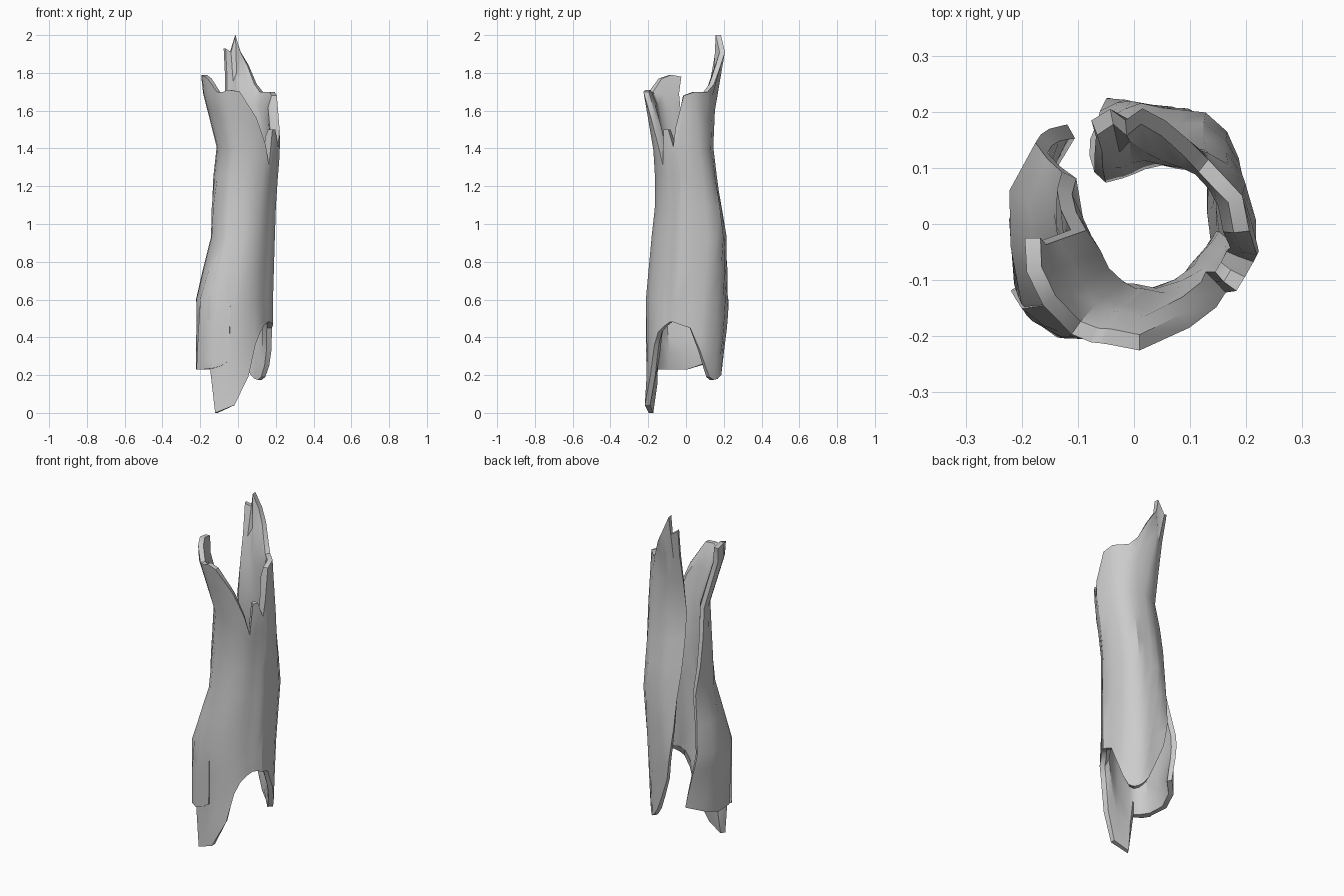
import bpy, bmesh, math

if "Cube" in bpy.data.objects:
    bpy.data.objects.remove(bpy.data.objects["Cube"])

# Trunk spine: z, centre x, centre y, radius x, radius y
SPINE = [(0, -.02, -.01, .20, .21), (.25, -.02, 0, .205, .205), (.6, -.02, .005, .205, .217),
         (.93, .025, .015, .17, .197), (1.15, .03, .01, .172, .168), (1.4, .055, -.015, .168, .158),
         (1.7, .01, -.035, .20, .19), (1.9, 0, 0, .21, .212), (2, 0, 0, .20, .182)]
# Angles of the two lips of the long split: z, left lip, back lip
SPLIT = [(0, 112, 80), (.2, 114, 80), (.4, 126, 90), (.65, 143, 100), (.9, 155, 122),
         (1.4, 178, 138), (1.7, 181, 112), (2, 182, 112)]
# Corner bulges: z, front left, back right, front right
BULGE = [(0, 0, 0, 0), (.25, .026, .01, 0), (.65, .03, .02, -.018), (1, .008, .028, -.015),
         (1.4, .004, .005, 0), (1.75, .012, 0, 0), (2, 0, 0, 0)]
# Broken ends round the trunk: angle, bottom z, top z
ENDS = [(120, .29, 1.78), (150, .26, 1.79), (180, .23, 1.77), (210, .23, 1.70), (228, .23, 1.70),
        (236, .23, 1.71), (242, 0, 1.71), (270, .04, 1.70), (292, .19, 1.56), (304, .36, 1.42),
        (314, .43, 1.31), (324, .46, 1.5), (334, .48, 1.5), (341, .48, 1.41), (349, .47, 1.51),
        (367, .45, 1.68), (388, .33, 1.70), (402, .25, 1.70), (416, .19, 1.70), (428, .175, 1.74),
        (440, .18, 1.84), (452, .20, 1.91), (461, .24, 2.0), (469, .32, 1.91), (480, .45, 1.93)]
# Loose plate of bark overlapping the front leg
FLAP = [(212, .23, .8), (224, .23, .85), (240, .235, .85), (252, .25, .8), (263, .28, .7)]
FACETS = 10


def sample(table, z):
    for a, b in zip(table, table[1:]):
        if z <= b[0]:
            t = (z - a[0]) / (b[0] - a[0])
            return [p + (q - p) * t for p, q in zip(a[1:], b[1:])]
    return table[-1][1:]


def point(angle, z, depth):
    """Point on the faceted trunk, sunk inwards by depth."""
    left, back = sample(SPLIT, z)
    if angle < 270:
        angle = 270 - (270 - angle) * (270 - left) / 150
    elif angle > 360:
        angle = 360 + (angle - 360) * back / 120
    cx, cy, rx, ry = sample(SPINE, z)
    step = 360 / FACETS
    off = (angle + 12) % step - step / 2
    k = 1.03 * math.cos(math.radians(step / 2)) / math.cos(math.radians(off))
    for where, amount in zip((223, 405, 315), sample(BULGE, z)):
        depth -= amount * math.exp(-((angle - where) / 20) ** 2)
    a = math.radians(angle)
    return (cx + (rx * k - depth) * math.cos(a), cy + (ry * k - depth) * math.sin(a), z)


def trunk_heights(lo, hi):
    low = [lo + (.6 - lo) * i / 4 for i in range(4)]
    high = [1.25, 1.29] if hi < 1.29 else [1.25]
    base = min(1.6, 1.25 + (hi - 1.25) * .7)
    high += [1.25 + (base - 1.25) * .45, base, base + (hi - base) * .5, hi]
    return low + [.6, .76, .93, 1.09] + high


def flap_heights(lo, hi):
    return [lo + (hi - lo) * t for t in (0, .08, .35, .65, 1)]


def shell(name, ends, heights, out, rim_in, mid_in):
    """Outer and inner walls joined round their broken rim."""
    bm = bmesh.new()
    outer, inner = [], []
    for i, (angle, lo, hi) in enumerate(ends):
        zs = heights(lo, hi)
        outer.append([bm.verts.new(point(angle, z, out * (z - hi) / (hi - lo))) for z in zs])
        wall = mid_in * (.8 if 400 < angle < 475 else 1)
        inner.append([bm.verts.new(point(angle, z, rim_in if j in (0, len(zs) - 1)
                                         or i in (0, len(ends) - 1) else wall))
                      for j, z in enumerate(zs)])
    n, m = len(ends), len(outer[0])
    for i in range(n - 1):
        for j in range(m - 1):
            for g in (outer, inner):
                bm.faces.new((g[i][j], g[i + 1][j], g[i + 1][j + 1], g[i][j + 1]))
    border = [(i, 0) for i in range(n)] + [(n - 1, j) for j in range(1, m)]
    border += [(i, m - 1) for i in range(n - 2, -1, -1)] + [(0, j) for j in range(m - 2, 0, -1)]
    for (a, b), (c, d) in zip(border, border[1:] + border[:1]):
        bm.faces.new((outer[a][b], inner[a][b], inner[c][d], outer[c][d]))
    bmesh.ops.recalc_face_normals(bm, faces=bm.faces[:])
    mesh = bpy.data.meshes.new(name)
    bm.to_mesh(mesh)
    bm.free()
    obj = bpy.data.objects.new(name, mesh)
    bpy.context.collection.objects.link(obj)
    bpy.ops.object.select_all(action='DESELECT')
    bpy.context.view_layer.objects.active = obj
    obj.select_set(True)
    bpy.ops.object.shade_smooth_by_angle(angle=math.radians(32))


shell("hollow_trunk", ENDS, trunk_heights, 0, .028, .05)
shell("bark_flap", FLAP, flap_heights, .01, .012, .012)
